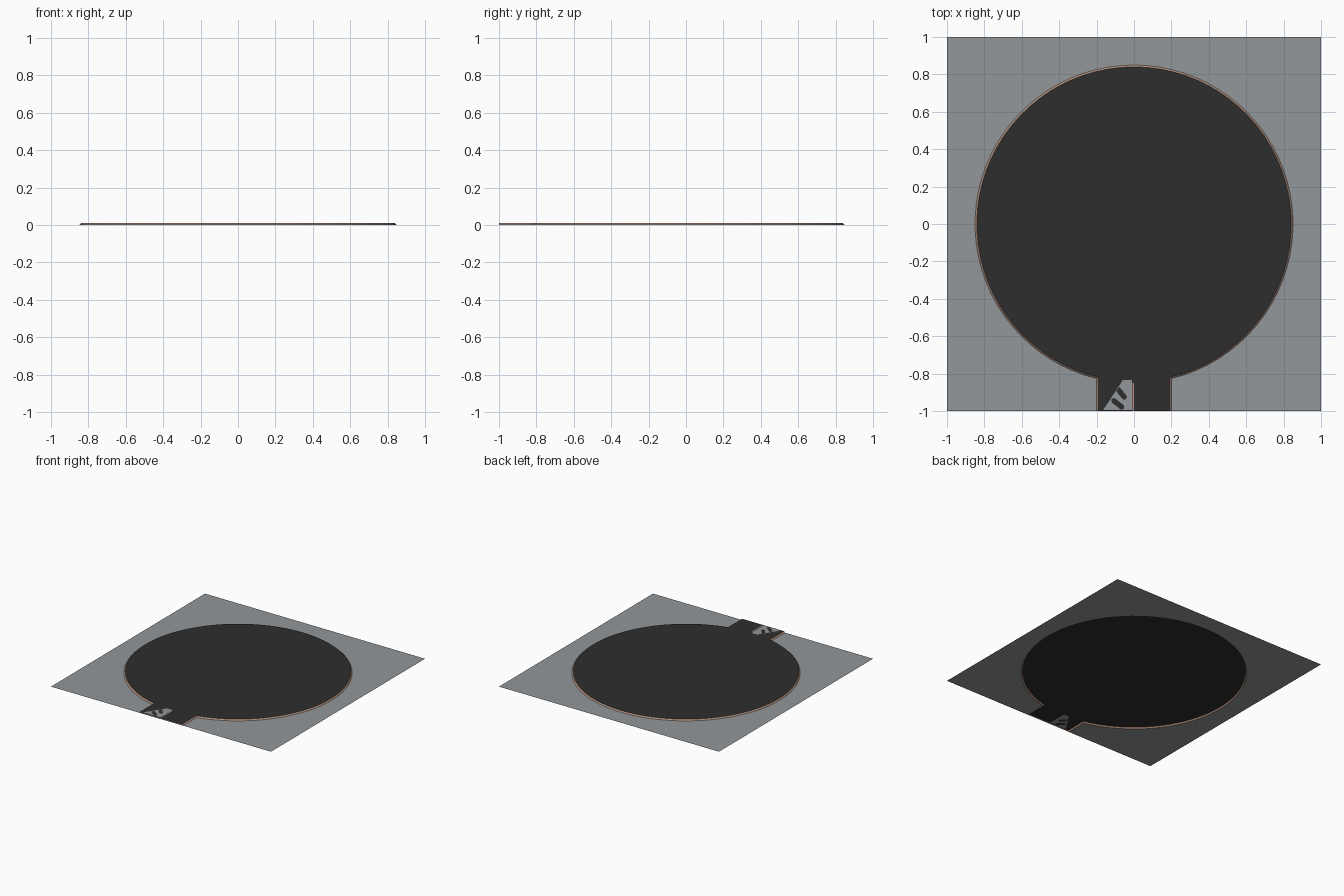
import bpy, bmesh, math

if "Cube" in bpy.data.objects:
    bpy.data.objects.remove(bpy.data.objects["Cube"])

TOP = 0.01       # height of the road surface
SEGS = 72        # sides of the turning circle


def material(name, rgb):
    m = bpy.data.materials.new(name)
    m.diffuse_color = (*rgb, 1)
    m.use_nodes = True
    m.node_tree.nodes["Principled BSDF"].inputs["Base Color"].default_value = m.diffuse_color
    return m


grey = material("ground grey", (0.29, 0.31, 0.32))
dark = material("asphalt", (0.027, 0.027, 0.027))
brown = material("kerb brown", (0.42, 0.27, 0.20))


def outline(radius, half):
    """Circle with a straight neck that runs out to the front edge."""
    a = math.asin(half / radius)
    start, sweep = -math.pi / 2 + a, 2 * math.pi - 2 * a
    arc = [(radius * math.cos(start + sweep * i / SEGS),
            radius * math.sin(start + sweep * i / SEGS)) for i in range(SEGS + 1)]
    return [(half, -1)] + arc + [(-half, -1)]


def flat_shape(name, loops, z, mat):
    """Filled flat sheet; nested loops alternate between hole and island."""
    cu = bpy.data.curves.new(name + "_curve", 'CURVE')
    cu.dimensions, cu.fill_mode = '2D', 'BOTH'
    for pts in loops:
        s = cu.splines.new('POLY')
        s.points.add(len(pts) - 1)
        for p, (x, y) in zip(s.points, pts):
            p.co = (x, y, 0, 1)
        s.use_cyclic_u = True
    tmp = bpy.data.objects.new(name + "_tmp", cu)
    bpy.context.collection.objects.link(tmp)
    dg = bpy.context.evaluated_depsgraph_get()
    me = bpy.data.meshes.new_from_object(tmp.evaluated_get(dg))
    bpy.data.objects.remove(tmp)
    bm = bmesh.new()
    bm.from_mesh(me)
    for f in bm.faces:
        f.normal_update()
        if f.normal.z < 0:
            f.normal_flip()
    for v in bm.verts:
        v.co.z = z
    bm.to_mesh(me)
    bm.free()
    me.materials.clear()
    me.materials.append(mat)
    ob = bpy.data.objects.new(name, me)
    bpy.context.collection.objects.link(ob)
    return ob


def slot(a, b, r):
    """Rounded slot from a to b."""
    t = math.atan2(b[1] - a[1], b[0] - a[0])
    pts = []
    for c, t0 in ((b, t - math.pi / 2), (a, t + math.pi / 2)):
        pts += [(c[0] + r * math.cos(t0 + math.pi * i / 6),
                 c[1] + r * math.sin(t0 + math.pi * i / 6)) for i in range(7)]
    return pts


outer = outline(0.85, 0.20)
inner = outline(0.84, 0.19)

# Ground sheet around the road
flat_shape("ground", [outer + [(-1, -1), (-1, 1), (1, 1), (1, -1)]], 0, grey)

# Painted wedge with dark slots, cut into the asphalt
wedge = [(-0.165, -0.995), (-0.012, -0.995), (-0.012, -0.835), (-0.06, -0.835)]
slots = [slot((-0.085, -0.885), (-0.052, -0.925), 0.014),
         slot((-0.108, -0.945), (-0.066, -0.978), 0.014)]
flat_shape("asphalt", [inner, wedge], TOP, dark)
flat_shape("wedge_marking", [wedge] + slots, TOP, grey)
for i, s in enumerate(slots):
    flat_shape(f"wedge_slot_{i + 1}", [s], TOP, dark)

# Thin centre line in the neck
flat_shape("centre_line", [[(-0.007, -1), (0, -1), (0, -0.85), (-0.007, -0.85)]],
           TOP + 0.001, brown)

# Sloped kerb between ground and asphalt, closed at the front edge
bm = bmesh.new()
low = [bm.verts.new((x, y, 0)) for x, y in outer]
high = [bm.verts.new((x, y, TOP)) for x, y in inner]
n = len(low)
for i in range(n):
    j = (i + 1) % n
    bm.faces.new((low[i], low[j], high[j], high[i]))
me = bpy.data.meshes.new("kerb")
bm.to_mesh(me)
bm.free()
me.materials.append(brown)
bpy.context.collection.objects.link(bpy.data.objects.new("kerb", me))
